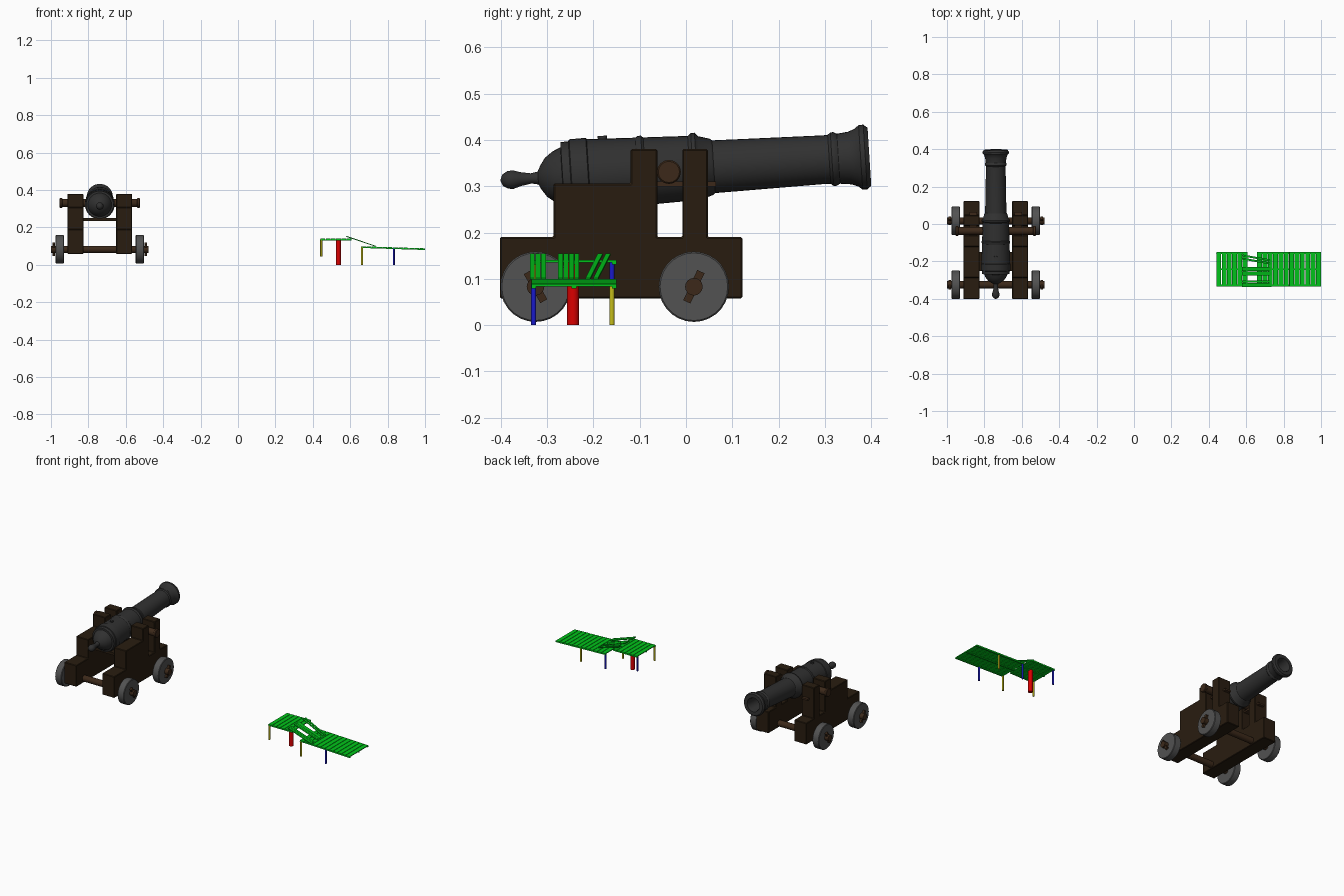
import bpy, bmesh, math
from mathutils import Matrix, Vector

if "Cube" in bpy.data.objects:
    bpy.data.objects.remove(bpy.data.objects["Cube"])

CX = -0.739  # cannon centre line


def material(name, col):
    m = bpy.data.materials.new(name)
    m.diffuse_color = (*col, 1)
    m.use_nodes = True
    m.node_tree.nodes["Principled BSDF"].inputs["Base Color"].default_value = m.diffuse_color
    return m


WOOD = material("dark_wood", (0.022, 0.012, 0.005))
PEG = material("peg_wood", (0.045, 0.022, 0.01))
IRON = material("iron", (0.03, 0.03, 0.03))
WHEEL = material("wheel_grey", (0.085, 0.085, 0.085))
GREEN = material("green", (0.0, 0.55, 0.01))
RED = material("red", (0.7, 0.0, 0.0))
BLUE = material("blue", (0.01, 0.01, 0.6))
YELLOW = material("yellow", (0.55, 0.5, 0.01))


def make(name, bm, mat, bevel=0, smooth=False):
    bmesh.ops.recalc_face_normals(bm, faces=bm.faces)
    me = bpy.data.meshes.new(name)
    bm.to_mesh(me)
    bm.free()
    me.materials.append(mat)
    ob = bpy.data.objects.new(name, me)
    bpy.context.collection.objects.link(ob)
    if bevel:
        b = ob.modifiers.new("bevel", 'BEVEL')
        b.width, b.segments = bevel, 1
    if smooth:
        bpy.ops.object.select_all(action='DESELECT')
        ob.select_set(True)
        bpy.context.view_layer.objects.active = ob
        bpy.ops.object.shade_smooth_by_angle(angle=math.radians(35))
    return ob


def box(name, centre, size, mat, rot=None, bevel=0):
    bm = bmesh.new()
    m = Matrix.Translation(centre) @ (rot or Matrix()) @ Matrix.Diagonal((*size, 1))
    bmesh.ops.create_cube(bm, size=1, matrix=m)
    return make(name, bm, mat, bevel)


def rod(name, a, b, r, mat, sides=16, bevel=0):
    a, b = Vector(a), Vector(b)
    bm = bmesh.new()
    m = Matrix.Translation((a + b) / 2) @ (b - a).to_track_quat('Z', 'Y').to_matrix().to_4x4()
    bmesh.ops.create_cone(bm, cap_ends=True, segments=sides, radius1=r, radius2=r,
                          depth=(b - a).length, matrix=m)
    return make(name, bm, mat, bevel, smooth=True)


# Barrel: lathed profile (distance along y, radius), bore included
profile = [(-0.402, 0), (-0.397, 0.012), (-0.386, 0.019), (-0.374, 0.02), (-0.358, 0.015),
           (-0.335, 0.011), (-0.32, 0.014), (-0.314, 0.026), (-0.303, 0.042), (-0.286, 0.055),
           (-0.268, 0.063), (-0.267, 0.074), (-0.25, 0.075), (-0.248, 0.079), (-0.212, 0.08),
           (-0.21, 0.077), (-0.105, 0.0735), (-0.1, 0.077), (-0.093, 0.077), (-0.088, 0.073),
           (0.008, 0.07), (0.015, 0.076), (0.023, 0.076), (0.03, 0.068), (0.055, 0.061),
           (0.06, 0.057), (0.3, 0.0525), (0.31, 0.053), (0.316, 0.058), (0.323, 0.058),
           (0.33, 0.054), (0.355, 0.057), (0.37, 0.063), (0.378, 0.07), (0.388, 0.07),
           (0.397, 0.063), (0.397, 0.042), (0.385, 0.037), (0.05, 0.037), (0.05, 0)]
tilt = Matrix.Translation((CX, -0.037, 0.336)) @ Matrix.Rotation(0.064, 4, 'X') \
    @ Matrix.Translation((0, 0.037, 0))
bm = bmesh.new()
vs = [bm.verts.new((0, y, r)) for y, r in profile]
es = [bm.edges.new(p) for p in zip(vs, vs[1:])]
bmesh.ops.spin(bm, geom=vs + es, cent=(0, 0, 0), axis=(0, 1, 0), angle=2 * math.pi,
               steps=32, use_duplicate=False)
bmesh.ops.remove_doubles(bm, verts=bm.verts, dist=1e-5)
bm.transform(tilt)
make("barrel", bm, IRON, smooth=True)
rod("vent", tilt @ Vector((0, -0.176, 0.07)), tilt @ Vector((0, -0.176, 0.082)), 0.01, IRON, 12)

# Carriage cheeks: stepped side profile with a slot for the trunnion
cheek = [(-0.402, 0.058), (0.122, 0.058), (0.122, 0.19), (0.047, 0.19), (0.047, 0.38),
         (-0.008, 0.38), (-0.008, 0.19), (-0.062, 0.19), (-0.062, 0.38), (-0.12, 0.38),
         (-0.12, 0.306), (-0.286, 0.306), (-0.286, 0.19), (-0.402, 0.19)]
for s in (-1, 1):
    side = "left" if s < 0 else "right"
    bm = bmesh.new()
    f = bm.faces.new([bm.verts.new((CX + s * 0.088, y, z)) for y, z in cheek])
    ext = bmesh.ops.extrude_face_region(bm, geom=[f])["geom"]
    bmesh.ops.translate(bm, vec=(s * 0.084, 0, 0),
                        verts=[v for v in ext if isinstance(v, bmesh.types.BMVert)])
    make(side + "_cheek", bm, WOOD, bevel=0.003)

    # Trunnion cap and bearing strip
    rod(side + "_trunnion_cap", (CX + s * 0.2, -0.037, 0.331), (CX + s * 0.215, -0.037, 0.331),
        0.026, PEG, 16, bevel=0.003)
    box(side + "_bearing_strip", (CX + s * 0.12, 0, 0.305), (0.04, 0.13, 0.01), PEG)

    # Wheels with slanted linchpins
    for pos, y, ang in (("rear", -0.325, -30), ("front", 0.017, 25)):
        rod(f"{side}_{pos}_wheel", (CX + s * 0.192, y, 0.083), (CX + s * 0.236, y, 0.083),
            0.076, WHEEL, 28, bevel=0.003)
        box(f"{side}_{pos}_linchpin", (CX + s * 0.246, y, 0.083), (0.012, 0.017, 0.072), PEG,
            Matrix.Rotation(math.radians(-ang), 4, 'X'))

# Trunnion, axles and the bed under the breech
rod("trunnion", (CX - 0.21, -0.037, 0.331), (CX + 0.21, -0.037, 0.331), 0.021, PEG)
for pos, y in (("rear", -0.325), ("front", 0.017)):
    rod(pos + "_axle", (CX - 0.261, y, 0.083), (CX + 0.261, y, 0.083), 0.019, PEG)
box("breech_bed", (CX, -0.2, 0.243), (0.19, 0.1, 0.016), WOOD)

# Jetty decks: planks across y on long rails
Y0, Y1 = -0.334, -0.15
YC = (Y0 + Y1) / 2


def deck(name, x0, z0, x1, z1, count):
    step = (x1 - x0) / count
    slope = Matrix.Rotation(math.atan2(z0 - z1, x1 - x0), 4, 'Y')
    for i in range(count):
        t = (i + 0.5) / count
        box(f"{name}_plank_{i}", (x0 + (i + 0.5) * step, YC, z0 + (z1 - z0) * t),
            (step - 0.003, Y1 - Y0, 0.005), GREEN, slope)
    for j, y in enumerate((Y0 + 0.005, YC, Y1 - 0.005)):
        box(f"{name}_rail_{j}", ((x0 + x1) / 2, y, (z0 + z1) / 2 - 0.004),
            (x1 - x0, 0.01, 0.005), GREEN, slope)


deck("upper_deck", 0.44, 0.138, 0.607, 0.138, 6)
deck("lower_deck", 0.657, 0.097, 1.0, 0.086, 12)

# Ramp: loose boards, the last two skewed
ramp = [(y, y) for y in (-0.332, -0.32, -0.308, -0.271, -0.259, -0.247, -0.236)]
ramp += [(-0.185, -0.212), (-0.168, -0.195)]
for i, (ya, yb) in enumerate(ramp):
    a, b = Vector((0.578, ya, 0.153)), Vector((0.735, yb, 0.1))
    d = (b - a).normalized()
    side = Vector((0, 0, 1)).cross(d).normalized()
    rot = Matrix((d, side, d.cross(side))).transposed().to_4x4()
    box(f"ramp_board_{i}", (a + b) / 2, ((b - a).length, 0.0105, 0.004), GREEN, rot)

# Jetty posts
posts = [(0.445, -0.329, 0.045, 0.136, YELLOW), (0.445, -0.16, 0.045, 0.136, BLUE),
         (0.663, -0.329, 0, 0.095, YELLOW), (0.663, -0.16, 0, 0.095, BLUE),
         (0.833, -0.329, 0, 0.09, BLUE), (0.833, -0.16, 0, 0.09, YELLOW)]
for i, (x, y, z0, z1, mat) in enumerate(posts):
    rod(f"post_{i}", (x, y, z0), (x, y, z1), 0.0055, mat, 12)
rod("thick_post", (0.537, -0.244, 0), (0.537, -0.244, 0.136), 0.013, RED, 16)
